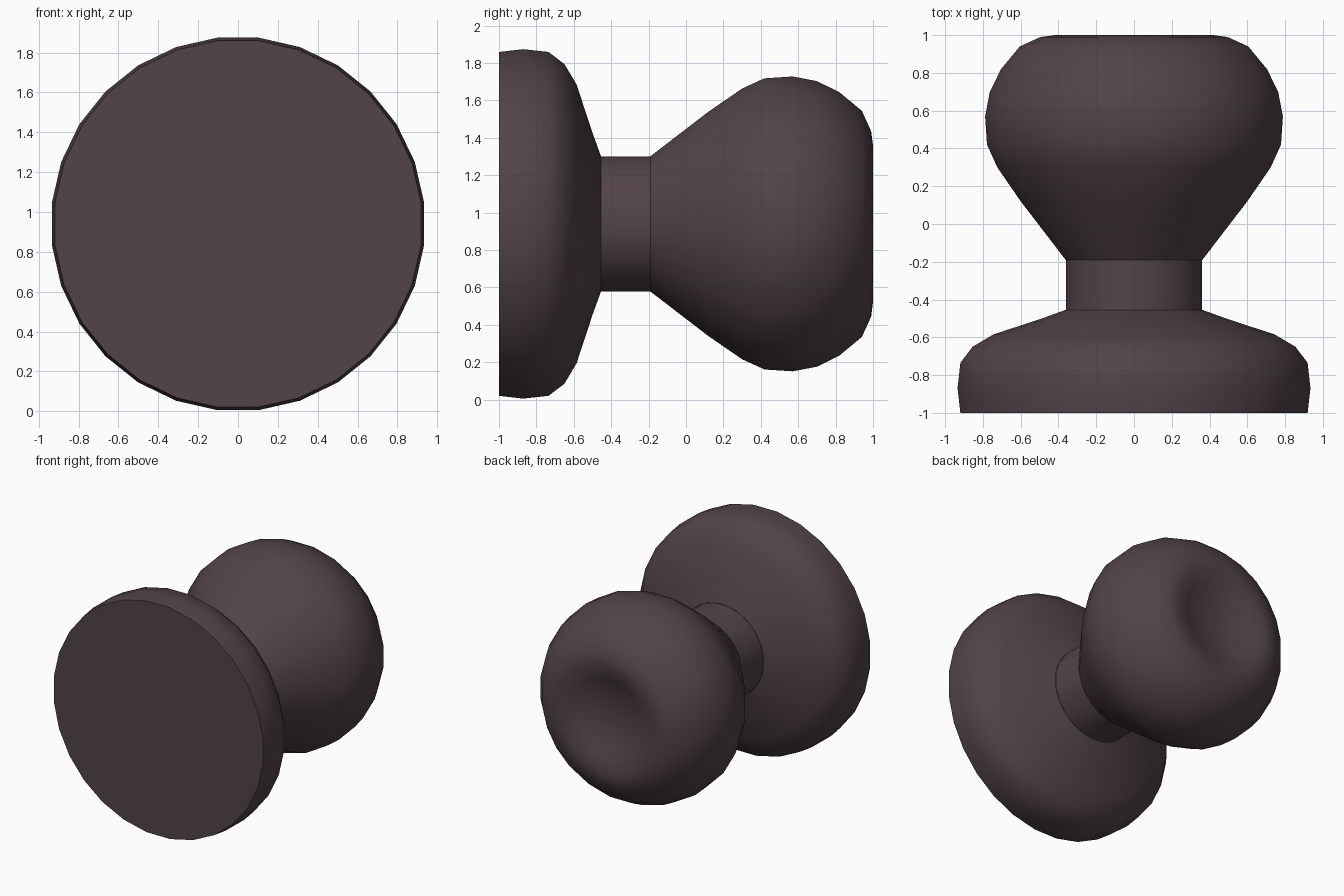
import bpy
import bmesh
from math import cos, sin, pi, radians

cube = bpy.data.objects.get("Cube")
if cube:
    bpy.data.objects.remove(cube, do_unlink=True)

AXIS_HEIGHT = 0.94
NECK = 0.365

bronze = bpy.data.materials.new("dark bronze")
bronze.use_nodes = True
colour = (0.085, 0.057, 0.065, 1)
bronze.diffuse_color = colour
bronze.node_tree.nodes["Principled BSDF"].inputs["Base Color"].default_value = colour


def lathe(name, profile, sides):
    """Turn a (y, radius) profile, listed front to back, about the y axis."""
    bm = bmesh.new()
    rings = []
    for y, r in profile:
        count = sides if r > 0 else 1
        rings.append([
            bm.verts.new((r * cos(a), y, AXIS_HEIGHT + r * sin(a)))
            for a in ((k + 0.5) * 2 * pi / sides for k in range(count))
        ])
    for front, back in zip(rings, rings[1:]):
        for k in range(sides):
            n = (k + 1) % sides
            corners = [front[k % len(front)], back[k % len(back)],
                       back[n % len(back)], front[n % len(front)]]
            bm.faces.new(list(dict.fromkeys(corners)))
    mesh = bpy.data.meshes.new(name)
    bm.to_mesh(mesh)
    bm.free()
    mesh.materials.append(bronze)
    obj = bpy.data.objects.new(name, mesh)
    bpy.context.collection.objects.link(obj)
    bpy.ops.object.select_all(action="DESELECT")
    obj.select_set(True)
    bpy.context.view_layer.objects.active = obj
    bpy.ops.object.shade_smooth_by_angle(angle=radians(32))
    return obj


# Round wall plate with a domed back
lathe("wall_plate", [(-1, 0), (-1, 0.925), (-0.87, 0.94), (-0.735, 0.925),
                     (-0.65, 0.86), (-0.585, 0.75), (-0.5, 0.49),
                     (-0.455, NECK)], 28)

# Straight neck
lathe("neck", [(-0.455, NECK), (-0.19, NECK)], 20)

# Flared knob with a shallow dimple in its end
lathe("knob", [(-0.19, NECK), (0.12, 0.605), (0.3, 0.73), (0.42, 0.785),
               (0.57, 0.795), (0.7, 0.77), (0.82, 0.71), (0.94, 0.61),
               (0.99, 0.5), (1, 0.42), (0.96, 0.31), (0.91, 0.16),
               (0.9, 0)], 24)
